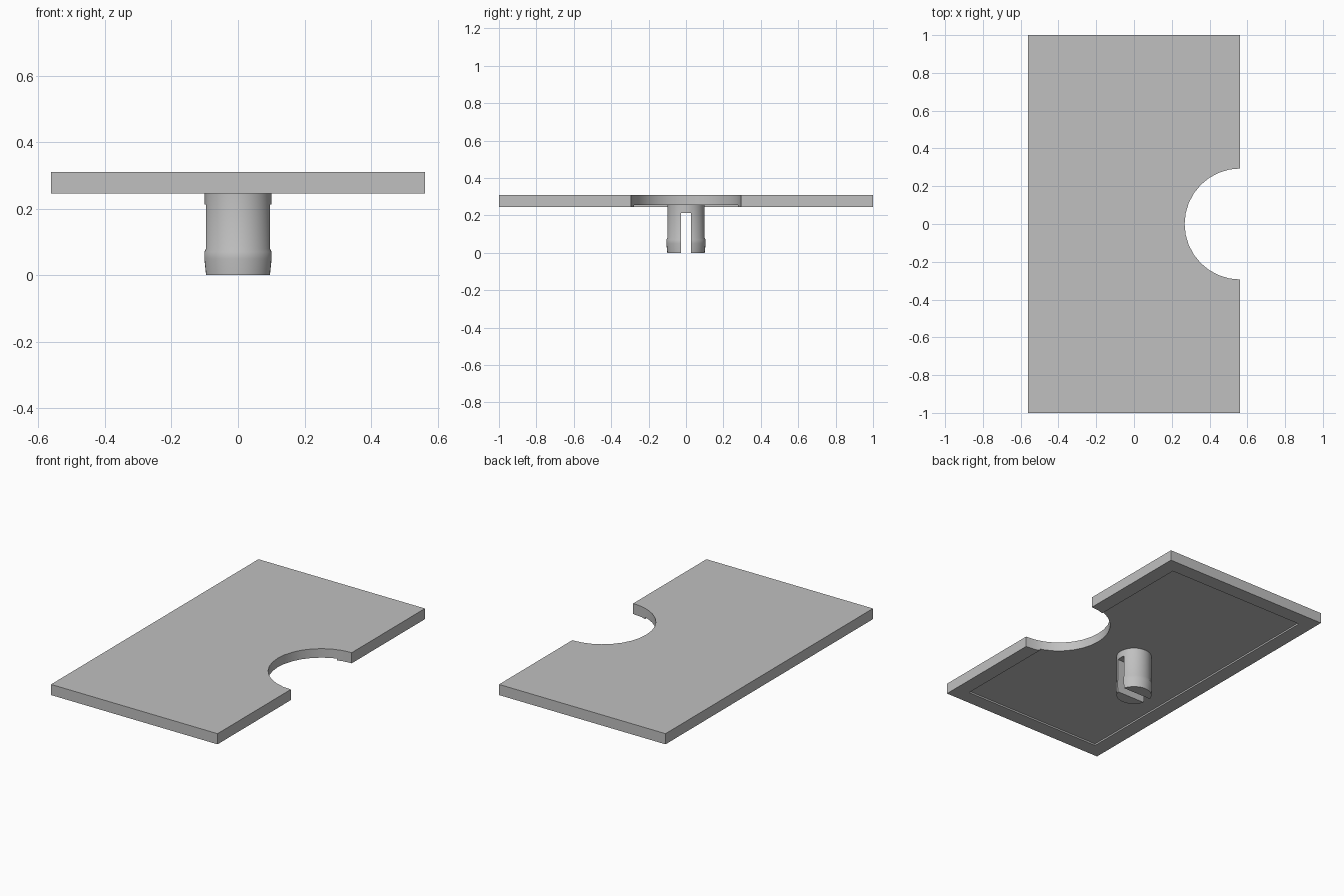
import bpy
import bmesh
import math

if "Cube" in bpy.data.objects:
    bpy.data.objects.remove(bpy.data.objects["Cube"], do_unlink=True)

# Single plain grey
grey = bpy.data.materials.new("light grey")
grey.use_nodes = True
grey_colour = (0.53, 0.53, 0.53, 1)
grey.diffuse_color = grey_colour
grey.node_tree.nodes["Principled BSDF"].inputs["Base Color"].default_value = grey_colour


def box(name, low, high):
    size = [b - a for a, b in zip(low, high)]
    centre = [(a + b) / 2 for a, b in zip(low, high)]
    bpy.ops.mesh.primitive_cube_add(size=1, location=centre)
    ob = bpy.context.object
    ob.name = name
    ob.scale = size
    bpy.ops.object.transform_apply(location=True, rotation=True, scale=True)
    return ob


def lathe(name, profile, sides):
    """Closed solid of revolution from (radius, height) rings."""
    bm = bmesh.new()
    rings = []
    for r, z in profile:
        rings.append([bm.verts.new((r * math.cos(math.tau * i / sides),
                                    r * math.sin(math.tau * i / sides), z))
                      for i in range(sides)])
    for a, b in zip(rings, rings[1:]):
        for i in range(sides):
            j = (i + 1) % sides
            bm.faces.new((a[i], a[j], b[j], b[i]))
    bm.faces.new(rings[0])
    bm.faces.new(rings[-1])
    bmesh.ops.recalc_face_normals(bm, faces=bm.faces)
    mesh = bpy.data.meshes.new(name)
    bm.to_mesh(mesh)
    bm.free()
    ob = bpy.data.objects.new(name, mesh)
    bpy.context.collection.objects.link(ob)
    return ob


def cut(target, cutter):
    cutter.hide_render = True
    bpy.ops.object.select_all(action='DESELECT')
    bpy.context.view_layer.objects.active = target
    target.select_set(True)
    mod = target.modifiers.new("cut", 'BOOLEAN')
    mod.operation = 'DIFFERENCE'
    mod.solver = 'EXACT'
    mod.object = cutter
    bpy.ops.object.modifier_apply(modifier=mod.name)
    bpy.data.objects.remove(cutter, do_unlink=True)


def finish(ob):
    ob.data.materials.clear()
    ob.data.materials.append(grey)
    bpy.ops.object.select_all(action='DESELECT')
    bpy.context.view_layer.objects.active = ob
    ob.select_set(True)
    bpy.ops.object.shade_smooth_by_angle(angle=math.radians(30))


half_x, rim, bottom, ceiling, top = 0.562, 0.09, 0.245, 0.255, 0.31

# Plate with a shallow underside recess and a half-round notch on its left edge
plate = box("plate", (-half_x, -1, bottom), (half_x, 1, top))
cut(plate, box("recess_cutter", (rim - half_x, rim - 1, bottom - 0.1),
               (half_x - rim, 1 - rim, ceiling)))
notch = lathe("notch_cutter", [(0.294, 0.1), (0.294, 0.5)], 32)
notch.data.transform(notch.matrix_world.Translation((half_x, 0, 0)))
cut(plate, notch)
finish(plate)

# Split snap-in peg with a barbed tip
peg = lathe("snap_peg", [(0.1, 0), (0.105, 0.05), (0.105, 0.07),
                         (0.1, 0.08), (0.1, ceiling)], 32)
cut(peg, box("slot_cutter", (-0.3, -0.028, -0.1), (0.3, 0.026, 0.213)))
finish(peg)
